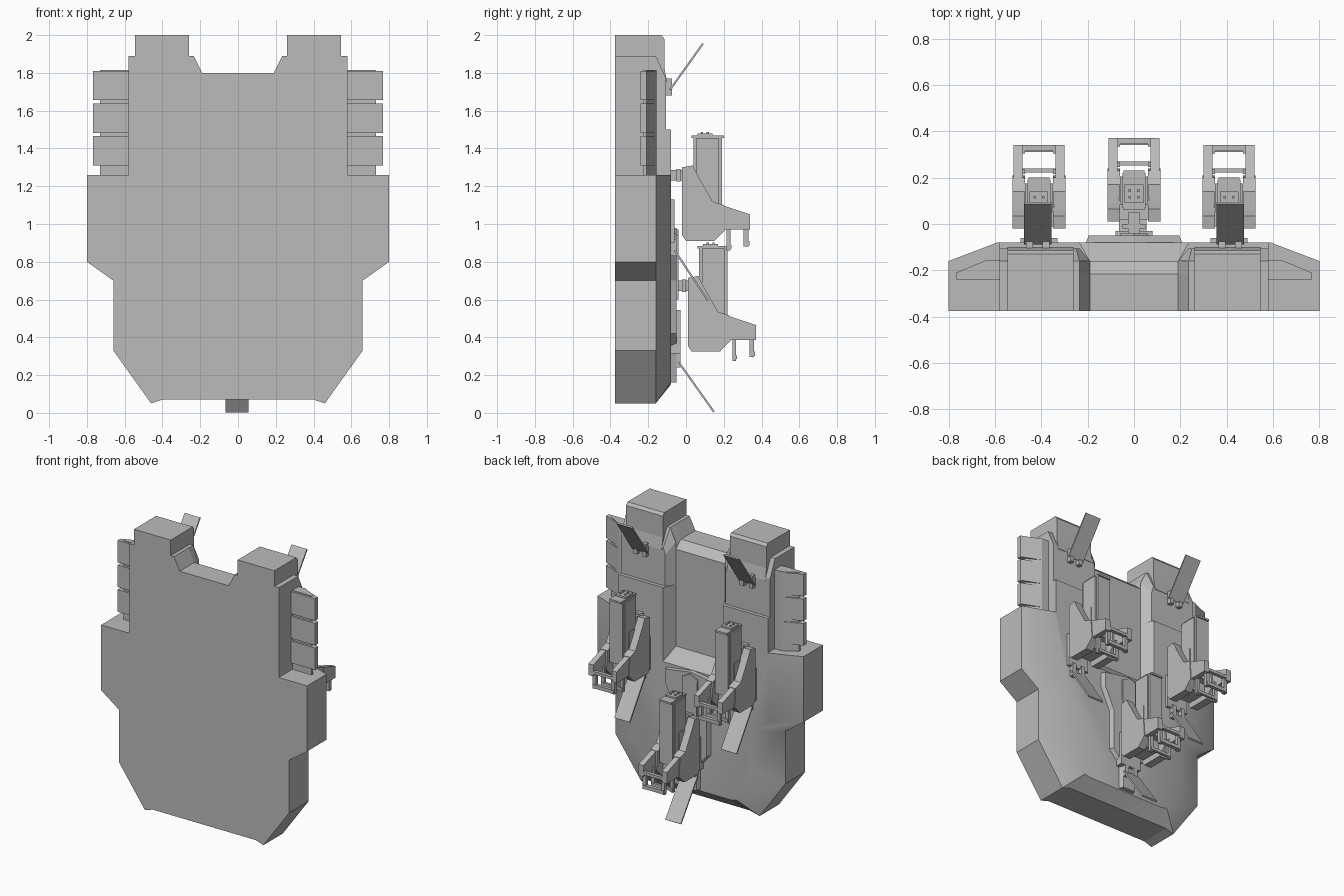
import bpy, bmesh, math

cube = bpy.data.objects.get("Cube")
if cube:
    bpy.data.objects.remove(cube, do_unlink=True)

grey = bpy.data.materials.new("plain_grey")
grey.use_nodes = True
COLOR = (0.5, 0.5, 0.5, 1)
grey.diffuse_color = COLOR
grey.node_tree.nodes["Principled BSDF"].inputs["Base Color"].default_value = COLOR


def loft(name, rings):
    """Closed solid through rings holding equal numbers of points."""
    bm = bmesh.new()
    loops = [[bm.verts.new(p) for p in ring] for ring in rings]
    n = len(loops[0])
    for a, b in zip(loops, loops[1:]):
        for i in range(n):
            j = (i + 1) % n
            bm.faces.new((a[i], a[j], b[j], b[i]))
    bm.faces.new(loops[0])
    bm.faces.new(loops[-1])
    bmesh.ops.recalc_face_normals(bm, faces=bm.faces)
    mesh = bpy.data.meshes.new(name)
    bm.to_mesh(mesh)
    bm.free()
    mesh.materials.append(grey)
    obj = bpy.data.objects.new(name, mesh)
    bpy.context.collection.objects.link(obj)
    return obj


def side_prism(name, profile, x0, x1):
    """Extrude a (y, z) profile along x."""
    return loft(name, [[(x, y, z) for y, z in profile] for x in (x0, x1)])


def box(name, x, y, z):
    profile = [(y[0], z[0]), (y[1], z[0]), (y[1], z[1]), (y[0], z[1])]
    return side_prism(name, profile, *x)


def whole(half, y):
    """Mirror a half outline (x, z) into a full ring at depth y."""
    other = [(-x, z) for x, z in reversed(half) if x > 0]
    return [(x, y, z) for x, z in half + other]


def smooth(obj):
    bpy.ops.object.select_all(action='DESELECT')
    obj.select_set(True)
    bpy.context.view_layer.objects.active = obj
    bpy.ops.object.shade_smooth_by_angle(angle=math.radians(30))


# Flat front slab with the stepped silhouette
edge = [(0, .07), (.40, .07), (.46, .05), (.66, .33), (.66, .70), (.80, .80), (.80, 1.26)]
shoulder = [(.58, 1.26), (.58, 1.89), (.235, 1.89)]
front = edge + shoulder + [(.19, 1.80), (0, 1.80)]
bevelled = edge + shoulder + [(.19, 1.75), (0, 1.75)]
loft("front_slab", [whole(front, -.375), whole(front, -.215), whole(bevelled, -.16)])

# Sloping back hull with the central recess
outer = edge + [(.58, 1.26), (.58, 1.50), (.19, 1.50), (.19, 1.07), (0, 1.07)]
inner = [(0, .15), (.30, .15), (.34, .16), (.45, .40), (.45, .68), (.59, .78), (.59, 1.26),
         (.58, 1.26), (.58, 1.50), (.235, 1.50), (.235, .98), (0, .98)]
smooth(loft("back_hull", [whole(outer, -.16), whole(inner, -.08)]))

# Raised centre pad and spine
pad = [(0, .98), (.21, .95), (.21, .85), (.14, .70), (.14, .42), (.06, .33), (.06, .16), (0, .16)]
pad_top = [(max(x - .015, 0), z) for x, z in pad]
loft("centre_pad", [whole(pad, -.085), whole(pad_top, -.05)])
spine = [(0, .97), (.06, .94), (.05, .60), (0, .60)]
loft("centre_spine", [whole(spine, -.06), whole(spine, -.04)])


def flap(name, x, y0, z0, y1, z1):
    """Thin tilted plate with its hinge."""
    length = math.hypot(y1 - y0, z1 - z0)
    ny, nz = (z1 - z0) / length * .005, (y0 - y1) / length * .005
    side_prism(name, [(y0 + ny, z0 + nz), (y1 + ny, z1 + nz),
                      (y1 - ny, z1 - nz), (y0 - ny, z0 - nz)], x - .06, x + .06)
    for s in (-1, 1):
        cx = x + s * .035
        box(name + "_hinge", (cx - .015, cx + .015), (y0 - .03, y0 + .01), (z0 - .03, z0 + .06))


def thruster(tag, cx, dy, dz):
    """Hanging unit with tall block, cheek plates and forked frame."""
    def part(name, x, y, z):
        return box(tag + name, (cx + x[0], cx + x[1]), (y[0] + dy, y[1] + dy),
                   (z[0] + dz, z[1] + dz))

    part("mount_plate", (-.08, .08), (-.10 - dy, -.06), (.90, 1.13))
    part("mount_arm", (-.025, .025), (-.09 - dy, .02), (1.23, 1.285))
    part("mount_collar", (-.05, .05), (-.05, -.03), (1.225, 1.29))
    part("core", (-.065, .065), (-.01, .14), (.95, 1.24))
    part("tall_block", (-.05, .05), (.04, .19), (1.02, 1.465))
    part("block_rail", (-.06, .06), (.055, .175), (1.04, 1.455))
    part("block_cap", (-.04, .04), (.06, .14), (1.46, 1.48))
    part("block_lip", (-.045, .045), (.03, .20), (1.455, 1.468))
    for x in (-.018, .018):
        for y in (.085, .115):
            part("cap_stud", (x - .006, x + .006), (y - .006, y + .006), (1.475, 1.487))

    cheek = [(-.02, 1.30), (.035, 1.31), (.06, 1.26), (.14, 1.12), (.20, 1.10),
             (.21, .97), (.15, .91), (0, .91), (-.02, .94)]
    arm = [(.19, 1.10), (.34, 1.05), (.34, .97), (.19, .97)]
    for s in (-1, 1):
        for name, profile, a, b in (("cheek", cheek, .06, .115), ("fork_arm", arm, .072, .11)):
            moved = [(y + dy, z + dz) for y, z in profile]
            side_prism(tag + name, moved, cx + s * a, cx + s * b)
        # Frame posts below the fork
        x = sorted((s * .06, s * .085))
        part("rear_post", x, (.215, .235), (.86, 1.0))
        part("front_post", x, (.305, .33), (.88, 1.0))
    part("rear_bar", (-.08, .08), (.222, .24), (.87, .89))
    part("front_bar", (-.08, .08), (.31, .335), (.885, .91))
    part("cross_bar", (-.08, .08), (.315, .34), (.985, 1.005))


for side, s in (("left", 1), ("right", -1)):
    # Shoulder back and tower
    base = [(.58, 1.50), (.58, 1.89), (.235, 1.89), (.19, 1.80), (.19, 1.50)]
    top = [(.58, 1.50), (.58, 1.77), (.25, 1.77), (.235, 1.72), (.235, 1.50)]
    loft(side + "_shoulder", [[(s * x, y, z) for x, z in ring]
                              for ring, y in ((base, -.16), (top, -.105))])
    tower = [(-.375, 1.85), (-.375, 2), (-.13, 2), (-.115, 1.98), (-.115, 1.83), (-.10, 1.75)]
    side_prism(side + "_tower", tower, s * .26, s * .545)

    # Side pod: narrow core with three wedge cells
    def pod(name, x, z0, z1, y0):
        plan = [(.57, y0), (x, y0), (x, -.21), (.635, -.155), (.57, -.155)]
        loft(side + name, [[(s * px, py, z) for px, py in plan] for z in (z0, z1)])
    pod("_pod_core", .73, 1.25, 1.815, -.225)
    for i in range(3):
        z = 1.31 + i * .173
        pod("_pod_cell", .767, z, z + .155, -.24)

    # Back units and flaps
    thruster(side + "_", s * .41, 0, 0)
    flap(side + "_upper_flap", s * .415, -.085, 1.71, .09, 1.955)
    flap(side + "_lower_flap", s * .415, -.06, .86, .115, .595)

thruster("centre_", 0, .03, -.585)
flap("centre_lower_flap", -.005, -.04, .27, .148, .005)
